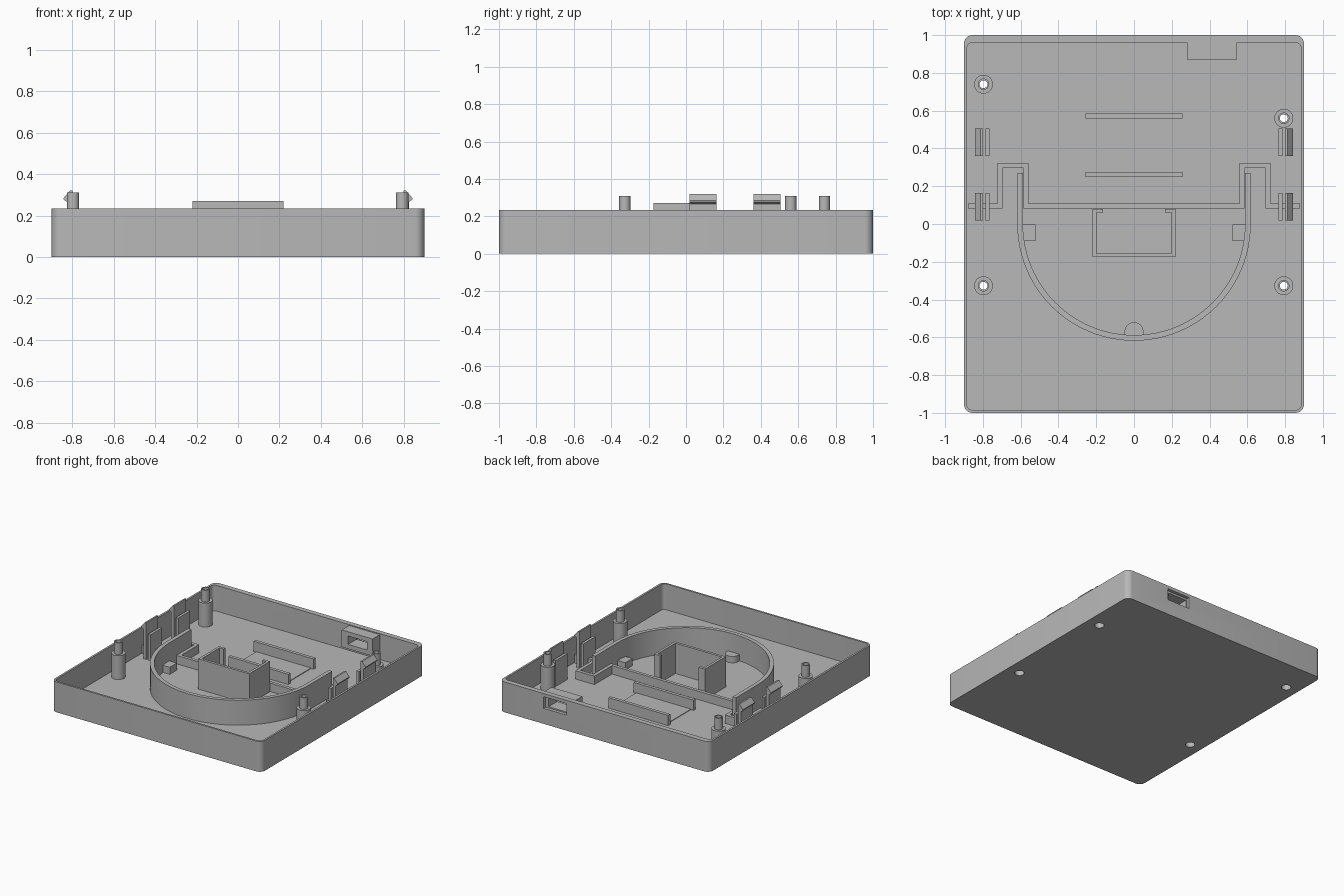
import bpy, bmesh, math
from mathutils import Vector

if "Cube" in bpy.data.objects:
    bpy.data.objects.remove(bpy.data.objects["Cube"])

grey = bpy.data.materials.new("plain_grey")
grey.diffuse_color = (0.48, 0.48, 0.48, 1)
grey.use_nodes = True
grey.node_tree.nodes["Principled BSDF"].inputs["Base Color"].default_value = grey.diffuse_color
FLOOR = 0.035
SINK = 0.02          # parts start slightly inside the floor


def finish(name, bm):
    bmesh.ops.recalc_face_normals(bm, faces=bm.faces[:])
    me = bpy.data.meshes.new(name)
    bm.to_mesh(me)
    bm.free()
    me.materials.append(grey)
    ob = bpy.data.objects.new(name, me)
    bpy.context.collection.objects.link(ob)
    return ob


def prism(name, pts, lo, hi, axis='Z'):
    """Extrude an outline along z (points are x,y) or along y (points are x,z)."""
    bm = bmesh.new()
    def put(p, h):
        return bm.verts.new((p[0], p[1], h) if axis == 'Z' else (p[0], h, p[1]))
    a = [put(p, lo) for p in pts]
    b = [put(p, hi) for p in pts]
    n = len(pts)
    bm.faces.new(a[::-1])
    bm.faces.new(b)
    for i in range(n):
        j = (i + 1) % n
        bm.faces.new((a[i], a[j], b[j], b[i]))
    return finish(name, bm)


def box(name, x0, x1, y0, y1, z0, z1):
    return prism(name, [(x0, y0), (x1, y0), (x1, y1), (x0, y1)], z0, z1)


def wall(name, path, t, lo, hi):
    """Upright wall of thickness t following a path, with mitred corners."""
    p = [Vector(q) for q in path]
    left, right = [], []
    for i, q in enumerate(p):
        d0 = (q - p[i - 1]).normalized() if i else (p[1] - q).normalized()
        d1 = (p[i + 1] - q).normalized() if i < len(p) - 1 else d0
        n0, n1 = Vector((-d0.y, d0.x)), Vector((-d1.y, d1.x))
        m = (n0 + n1).normalized()
        m *= t / 2 / m.dot(n0)
        left.append(q + m)
        right.append(q - m)
    return prism(name, left + right[::-1], lo, hi)


def mirrored(half):
    return half + [(-x, y) for x, y in reversed(half)]


def rounded(x0, x1, y0, y1, r, seg=6):
    pts = []
    for k, (cx, cy) in enumerate([(x1 - r, y1 - r), (x0 + r, y1 - r),
                                  (x0 + r, y0 + r), (x1 - r, y0 + r)]):
        for i in range(seg + 1):
            a = math.pi / 2 * (k + i / seg)
            pts.append((cx + r * math.cos(a), cy + r * math.sin(a)))
    return pts


def disc(cx, cy, r, n=24):
    return [(cx + r * math.cos(2 * math.pi * i / n),
             cy + r * math.sin(2 * math.pi * i / n)) for i in range(n)]


def lathe(name, profile, cx, cy, n=24):
    """Closed (radius, z) profile turned around a vertical axis."""
    bm = bmesh.new()
    rings = [[bm.verts.new((x, y, z)) for x, y in disc(cx, cy, r, n)] for r, z in profile]
    for k in range(len(rings)):
        a, b = rings[k], rings[(k + 1) % len(rings)]
        for i in range(n):
            j = (i + 1) % n
            bm.faces.new((a[i], a[j], b[j], b[i]))
    return finish(name, bm)


def cut(ob, cutter):
    cutter.hide_render = True
    m = ob.modifiers.new("cut", 'BOOLEAN')
    m.operation = 'DIFFERENCE'
    m.solver = 'EXACT'
    m.object = cutter
    bpy.context.view_layer.objects.active = ob
    bpy.ops.object.modifier_apply(modifier=m.name)
    bpy.data.objects.remove(cutter)


# Tray shell with thin sides and a thicker back wall
tray = prism("tray", rounded(-0.9, 0.9, -1, 1, 0.045), 0, 0.235)
cut(tray, prism("tray_cavity", rounded(-0.885, 0.885, -0.985, 0.96, 0.03), FLOOR, 0.4))

# Socket housing on the back wall, with a stepped opening
housing = box("socket_housing", 0.28, 0.545, 0.87, 0.965, 0.095, 0.228)
for ob in (tray, housing):
    cut(ob, box("socket_hole", 0.335, 0.495, 0.8, 1.1, 0.13, 0.195))
cut(tray, box("socket_recess", 0.325, 0.52, 0.975, 1.1, 0.12, 0.21))

# Hollow screw posts with a counterbore from below
POST = [(0.034, 0.01), (0.05, 0.01), (0.05, 0.22), (0.03, 0.22),
        (0.03, 0.31), (0.021, 0.31), (0.021, 0.1), (0.034, 0.1)]
for i, (x, y) in enumerate([(-0.797, 0.74), (0.793, 0.56), (-0.797, -0.327), (0.793, -0.327)]):
    cut(tray, prism("screw_hole", disc(x, y, 0.034), -0.1, 0.1))
    lathe(f"screw_post_{i + 1}", POST, x, y)

# Tall horseshoe wall
arc = [(0.603 * math.cos(a), 0.603 * math.sin(a))
       for a in (math.pi * (1 + i / 48) for i in range(49))]
wall("horseshoe_wall", [(-0.603, 0.27)] + arc + [(0.603, 0.27)], 0.03, SINK, 0.228)

# Low rib across the tray, looping around the horseshoe ends
wall("cross_rib", mirrored([(-0.88, 0.095), (-0.71, 0.095), (-0.71, 0.31),
                            (-0.572, 0.31), (-0.572, 0.095)]), 0.026, SINK, 0.1)

# Open pocket in the middle
wall("pocket", mirrored([(-0.165, 0.07), (-0.209, 0.07), (-0.209, -0.165)]), 0.02, SINK, 0.27)

# Pair of ribs and the shallow pad between them
for name, y in (("front_rib", 0.262), ("back_rib", 0.572)):
    box(name, -0.257, 0.257, y - 0.013, y + 0.013, SINK, 0.115)
box("pad", -0.235, 0.235, 0.27, 0.565, SINK, FLOOR + 0.005)

# Small stops inside the horseshoe
for side, s in (("left", -1), ("right", 1)):
    x0, x1 = sorted((s * 0.522, s * 0.597))
    box(f"{side}_stop", x0, x1, -0.09, -0.003, SINK, 0.09)
tab = [(0.05 * math.cos(math.pi * i / 16), -0.57 + 0.05 * math.sin(math.pi * i / 16))
       for i in range(17)]
prism("front_stop", tab + [(-0.05, -0.595), (0.05, -0.595)], SINK, 0.085)

# Snap clips with a backing plate behind each one
HOOK = [(0.8, SINK), (0.8, 0.32), (0.812, 0.32), (0.842, 0.285),
        (0.842, 0.277), (0.825, 0.265), (0.825, SINK)]
for side, s in (("left", -1), ("right", 1)):
    for place, y in (("front", 0.018), ("back", 0.36)):
        prism(f"{side}_{place}_clip", [(s * x, z) for x, z in HOOK], y, y + 0.145, 'Y')
        x0, x1 = sorted((s * 0.764, s * 0.785))
        box(f"{side}_{place}_clip_backing", x0, x1, y, y + 0.145, SINK, 0.235)

# Smooth the round surfaces, keep the edges crisp
bpy.ops.object.select_all(action='DESELECT')
for ob in bpy.context.scene.objects:
    ob.select_set(True)
    bpy.context.view_layer.objects.active = ob
bpy.ops.object.shade_smooth_by_angle(angle=math.radians(30))
